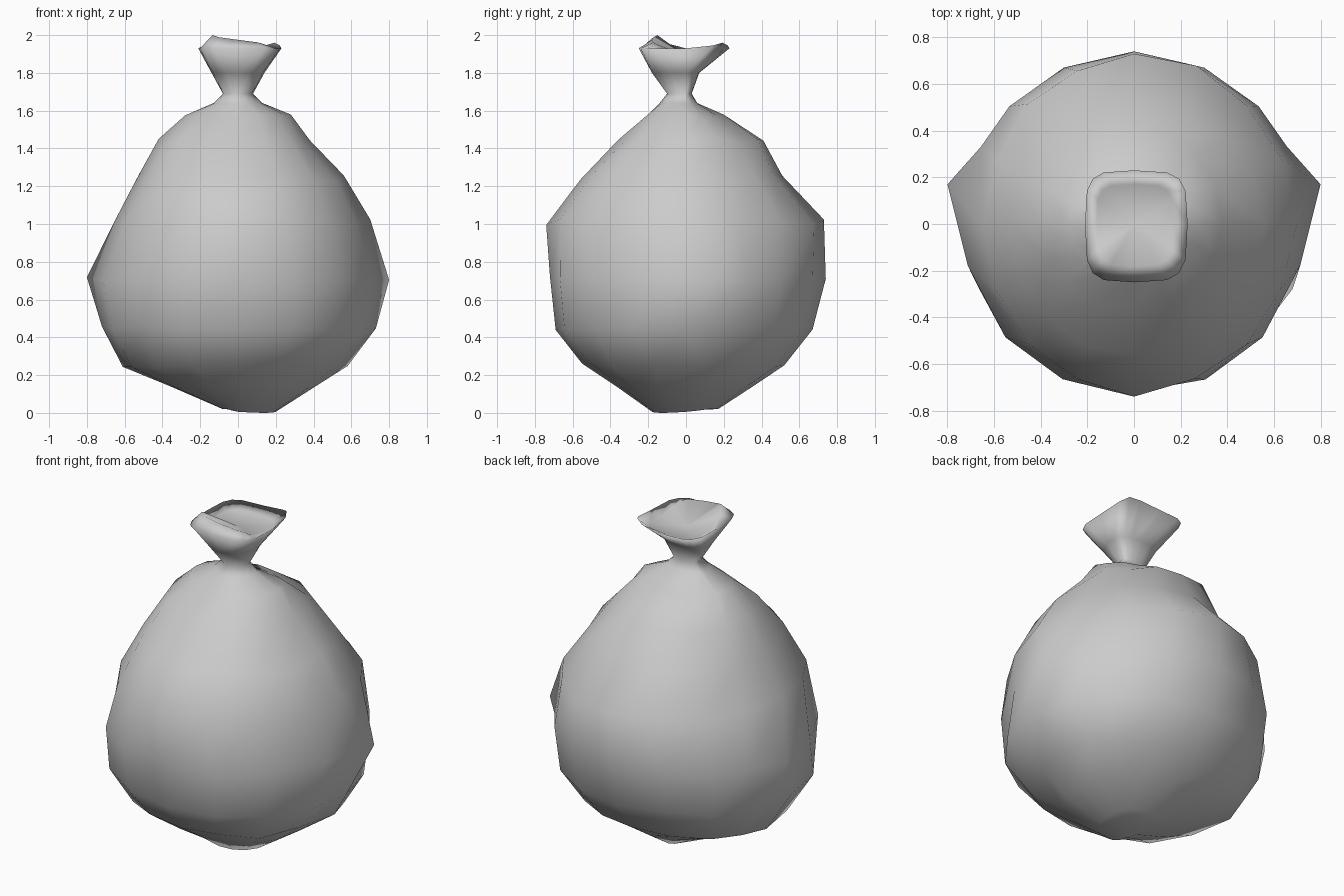
import bpy, bmesh, random
from math import cos, sin, pi, hypot

if "Cube" in bpy.data.objects:
    bpy.data.objects.remove(bpy.data.objects["Cube"])

random.seed(4)
SEG = 16
MAX_RADIUS = 0.735   # the cloth is round apart from a few pulled-out points

# cross-sections: z, x min, x max, y min, y max, y shift of side points, squareness, wrinkle depth
SECTIONS = [
    (0.02, -0.08, 0.20, -0.18, 0.17, 0.0, 2.0, 0.00),
    (0.14, -0.36, 0.41, -0.37, 0.35, 0.0, 2.1, 0.01),
    (0.25, -0.61, 0.58, -0.55, 0.52, 0.10, 2.1, 0.02),
    (0.45, -0.72, 0.73, -0.69, 0.67, 0.0, 2.1, 0.02),
    (0.71, -0.80, 0.80, -0.72, 0.74, 0.17, 2.0, 0.02),
    (1.01, -0.65, 0.70, -0.74, 0.73, 0.0, 2.0, 0.03),
    (1.24, -0.53, 0.56, -0.56, 0.51, 0.0, 2.1, 0.03),
    (1.44, -0.42, 0.38, -0.36, 0.41, 0.0, 2.1, 0.03),
    (1.57, -0.28, 0.28, -0.22, 0.20, 0.0, 2.0, 0.02),
    (1.64, -0.13, 0.13, -0.14, 0.06, 0.0, 2.0, 0.00),
    (1.69, -0.08, 0.08, -0.10, 0.03, 0.0, 2.0, 0.00),
    (1.80, -0.14, 0.14, -0.18, 0.07, 0.0, 2.4, 0.00),
    (1.93, -0.21, 0.23, -0.25, 0.23, 0.0, 4.0, 0.00),   # flared rim
    (1.90, -0.16, 0.17, -0.18, 0.17, 0.0, 4.0, 0.00),   # inside of mouth
]
RIM, MOUTH = 12, 13


def section(bm, index, z, x0, x1, y0, y1, shift, power, wrinkle):
    verts = []
    for i in range(SEG):
        a = 2 * pi * i / SEG
        c, s = cos(a), sin(a)
        on_axis = i % (SEG // 4) == 0
        k = 1 if on_axis else 1 - random.uniform(-0.3, 1) * wrinkle
        px = abs(c) ** (2 / power) * (x1 if c > 0 else x0) * k
        py = abs(s) ** (2 / power) * (y1 if s > 0 else y0) * k
        py += shift * abs(c) ** 8
        pz = z + random.uniform(-1, 1) * wrinkle * 0.6
        if not on_axis:
            shrink = min(1, MAX_RADIUS / hypot(px, py))
            px, py = px * shrink, py * shrink
        # back right rim corner is pulled up
        if index == RIM and c > 0 and s > 0:
            pz += 0.03 * (2 * c * s) ** 2
        # fold of cloth raised along the front of the mouth
        if index == MOUTH:
            pz += min(1, max(0, -1.42 * s)) * (0.075 - 0.035 * c)
        # sagging low point under the bag
        if index == 0:
            pz -= 0.02 * max(0, cos(a + pi / 4))
        verts.append(bm.verts.new((px, py, pz)))
    return verts


# bag body, neck and mouth as one lofted skin
bm = bmesh.new()
rings = [section(bm, i, *row) for i, row in enumerate(SECTIONS)]
for low, high in zip(rings, rings[1:]):
    for i in range(SEG):
        j = (i + 1) % SEG
        bm.faces.new((low[i], low[j], high[j], high[i]))


# close underside and gathered mouth
def fan(ring, point):
    tip = bm.verts.new(point)
    for i in range(SEG):
        bm.faces.new((ring[i], ring[(i + 1) % SEG], tip))


fan(rings[0], (0.06, 0.0, 0.015))
fan(rings[-1], (0.0, 0.0, 1.89))
bmesh.ops.recalc_face_normals(bm, faces=bm.faces[:])
for f in bm.faces:
    f.smooth = True

mesh = bpy.data.meshes.new("tied_sack")
bm.to_mesh(mesh)
bm.free()
sack = bpy.data.objects.new("tied_sack", mesh)
bpy.context.collection.objects.link(sack)
